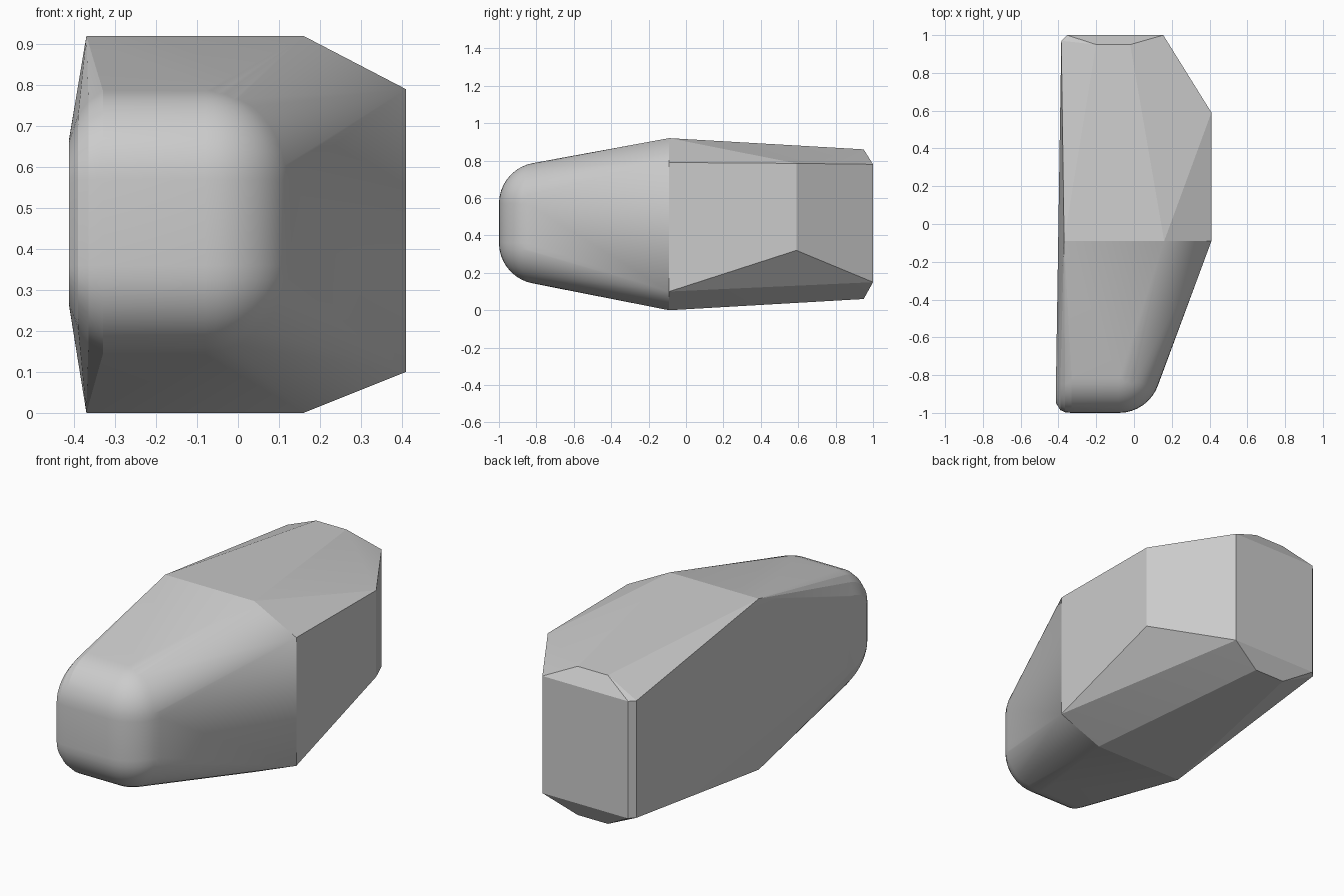
import bpy, bmesh
from math import sin, cos, pi, radians

cube = bpy.data.objects.get("Cube")
if cube:
    bpy.data.objects.remove(cube)

grey = bpy.data.materials.new("light grey")
grey.use_nodes = True
colour = (0.6, 0.6, 0.6, 1)
grey.diffuse_color = colour
grey.node_tree.nodes["Principled BSDF"].inputs["Base Color"].default_value = colour

STEPS = 10
points = []


def mirrored(x, y, low, high):
    """One point on the underside and its partner on the top."""
    points.extend([(x, y, low), (x, y, high)])


# Rounded nose, right side: quarter-sphere corners
for i in range(STEPS + 1):
    a = i / STEPS * pi / 2
    for j in range(STEPS + 1):
        b = j / STEPS * pi / 2
        rise = 0.22 * sin(a)
        reach = 0.22 * cos(a)
        mirrored(-0.08 + reach * sin(b), -0.78 - reach * cos(b), 0.36 - rise, 0.57 + rise)

# Rounded nose, left side: tighter arcs shrinking to the flat flank
for x, ry, rz in [(-0.33, 0.22, 0.22), (-0.365, 0.217, 0.2),
                  (-0.39, 0.205, 0.165), (-0.412, 0.17, 0.1)]:
    for i in range(STEPS + 1):
        a = i / STEPS * pi / 2
        mirrored(x, -0.78 - ry * cos(a), 0.36 - rz * sin(a), 0.57 + rz * sin(a))

# Widest section of the body
mirrored(-0.37, -0.09, 0, 0.92)
mirrored(0.16, -0.09, 0, 0.92)
mirrored(0.41, -0.09, 0.10, 0.79)

# Rear shoulder, rear ridge and tail plate with its narrow chamfer
mirrored(0.41, 0.59, 0.32, 0.785)
mirrored(-0.02, 0.95, 0.06, 0.86)
mirrored(-0.2, 0.95, 0.06, 0.86)
mirrored(0.155, 1, 0.15, 0.78)
mirrored(-0.355, 1, 0.15, 0.78)
mirrored(-0.385, 0.97, 0.15, 0.78)

# Skin the points as one faceted shell
bm = bmesh.new()
for p in points:
    bm.verts.new(p)
bmesh.ops.remove_doubles(bm, verts=bm.verts, dist=0.0005)
hull = bmesh.ops.convex_hull(bm, input=bm.verts)
inside = [v for v in bm.verts if not v.link_faces]
bmesh.ops.delete(bm, geom=inside, context="VERTS")
bmesh.ops.dissolve_limit(bm, angle_limit=radians(0.5), verts=bm.verts, edges=bm.edges)
bmesh.ops.recalc_face_normals(bm, faces=bm.faces)

mesh = bpy.data.meshes.new("body_shell")
bm.to_mesh(mesh)
bm.free()
mesh.materials.append(grey)
body = bpy.data.objects.new("body_shell", mesh)
bpy.context.collection.objects.link(body)

# Smooth the nose, keep the panel creases
bpy.ops.object.select_all(action="DESELECT")
body.select_set(True)
bpy.context.view_layer.objects.active = body
bpy.ops.object.shade_smooth_by_angle(angle=radians(11))
